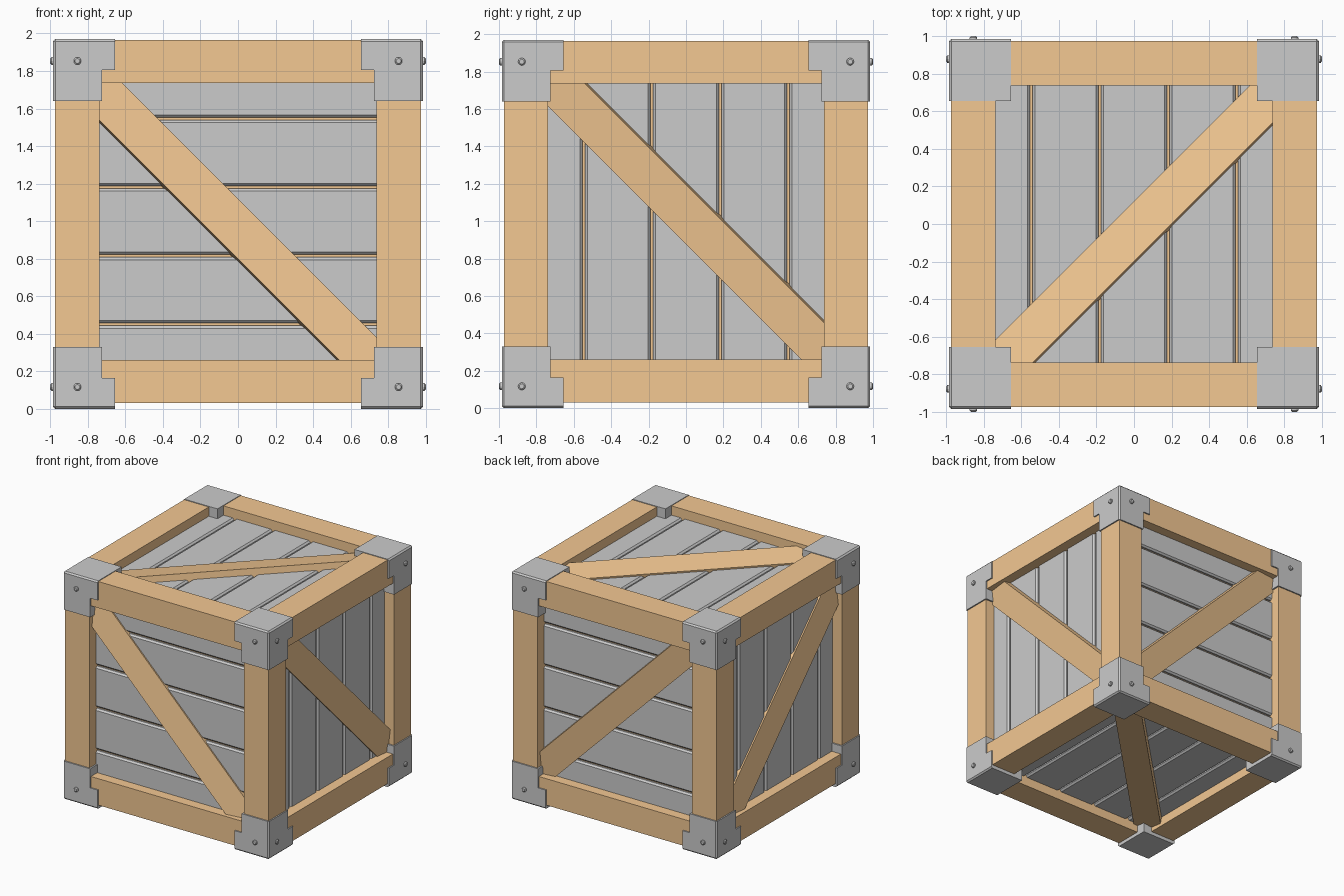
import bpy, bmesh
from math import radians, sqrt
from mathutils import Matrix, Vector

if "Cube" in bpy.data.objects:
    bpy.data.objects.remove(bpy.data.objects["Cube"])

ZC = 0.9975      # middle height of the timber frame
ZB = 0.985       # middle height of the corner brackets
OUT = 0.974      # outer face of the frame
INN = 0.738      # inner edge of the frame
PANEL = 0.887    # outer face of the planks
PITCH = 0.365    # plank spacing

wood = bpy.data.materials.new("orange_wood")
wood.diffuse_color = (0.9, 0.58, 0.29, 1)
wood.use_nodes = True
wood.node_tree.nodes["Principled BSDF"].inputs["Base Color"].default_value = wood.diffuse_color


def add_box(bm, lo, hi, matrix=Matrix(), bevel=0.0, pick=None):
    """Box from lo to hi; pick(midpoint) chooses the edges to chamfer."""
    lo, hi = Vector(lo), Vector(hi)
    verts = bmesh.ops.create_cube(bm, size=1)["verts"]
    for v in verts:
        v.co = Vector([(lo[i] + hi[i]) / 2 + v.co[i] * (hi[i] - lo[i]) for i in range(3)])
    geom = set(verts)
    if pick:
        edges = {e for v in verts for e in v.link_edges}
        chosen = [e for e in edges if pick((e.verts[0].co + e.verts[1].co) / 2)]
        res = bmesh.ops.bevel(bm, geom=chosen, offset=bevel, segments=1, affect='EDGES')
        geom = {v for v in geom if v.is_valid} | set(res["verts"])
    bmesh.ops.transform(bm, matrix=matrix, verts=list(geom))


def finish(bm, name, z, mat=None, mirror=(False, False, False)):
    bmesh.ops.recalc_face_normals(bm, faces=bm.faces)
    mesh = bpy.data.meshes.new(name)
    bm.to_mesh(mesh)
    bm.free()
    ob = bpy.data.objects.new(name, mesh)
    ob.location.z = z
    bpy.context.collection.objects.link(ob)
    if mat:
        mesh.materials.append(mat)
    if any(mirror):
        mod = ob.modifiers.new("mirror", 'MIRROR')
        mod.use_axis = mirror
        mod.use_mirror_merge = False
    return ob


def basis(a, b, c):
    return Matrix((a, b, c)).transposed().to_4x4()


# Frame timbers: posts and rails, each mirrored to four
for name, lo, hi, mir in (
        ("corner_posts", (INN, INN, -0.967), (OUT, OUT, 0.967), (True, True, False)),
        ("side_to_side_rails", (-INN, INN, INN), (INN, OUT, 0.967), (False, True, True)),
        ("front_to_back_rails", (INN, -INN, INN), (OUT, INN, 0.967), (True, False, True))):
    bm = bmesh.new()
    add_box(bm, lo, hi)
    finish(bm, name, ZC, wood, mir)

# Wooden core seen through the plank gaps
bm = bmesh.new()
add_box(bm, (-0.86,) * 3, (0.86,) * 3)
finish(bm, "inner_core", ZC, wood)

# Each face: name, outward normal, plank direction, side of the brace that is raised
X, Y, Z = Vector((1, 0, 0)), Vector((0, 1, 0)), Vector((0, 0, 1))
FACES = (
    ("front", -Y, X, -X - Z), ("back", Y, X, X + Z),
    ("right", X, Z, Y + Z), ("left", -X, Z, -Y - Z),
    ("top", Z, Y, X - Y), ("bottom", -Z, Y, Y - X),
)
for name, n, along, raised in FACES:
    # Five chamfered planks
    bm = bmesh.new()
    m = basis(along, n.cross(along), n)
    for i in range(-2, 3):
        c, w = i * PITCH, 0.176
        add_box(bm, (-0.8, c - w, PANEL - 0.04), (0.8, c + w, PANEL), m, 0.014,
                lambda p, c=c, w=w: p.z > PANEL - 0.001 and abs(p.y - c) > w - 0.001)
    finish(bm, name + "_planks", ZC)

    # Diagonal brace, slightly tipped about its length
    r = raised.normalized()
    m = basis(r.cross(n), r, n)
    m = m @ Matrix.Translation((0, 0.027, OUT - 0.053)) @ Matrix.Rotation(radians(10), 4, 'X')
    bm = bmesh.new()
    add_box(bm, (-1.17, -0.115, -0.1), (1.17, 0.115, 0), m)
    finish(bm, name + "_brace", ZC, wood)

# Metal corner brackets: wide cap plus a narrower sleeve, mirrored to eight
E = 0.985
bm = bmesh.new()
add_box(bm, (0.655, 0.655, 0.82), (E, E, E), Matrix(), 0.012,
        lambda p: sum(c > E - 0.001 for c in p) >= 2)
add_box(bm, (0.725, 0.725, 0.655), (E, E, 0.82), Matrix(), 0.012,
        lambda p: p.x > E - 0.001 and p.y > E - 0.001)
finish(bm, "corner_brackets", ZB, None, (True, True, True))

# Rivets on the upright faces of the brackets
bm = bmesh.new()
for pos, n in (((0.855, 0.985, 0.868), Y), ((0.985, 0.878, 0.868), X)):
    turn = n.to_track_quat('Z', 'Y').to_matrix().to_4x4()
    for r1, r2, z0, z1 in ((0.02, 0.02, -0.01, 0.009), (0.02, 0.013, 0.009, 0.015)):
        bmesh.ops.create_cone(bm, cap_ends=True, segments=12, radius1=r1, radius2=r2, depth=z1 - z0,
                              matrix=Matrix.Translation(pos) @ turn @ Matrix.Translation((0, 0, (z0 + z1) / 2)))
finish(bm, "rivets", ZB, None, (True, True, True))
